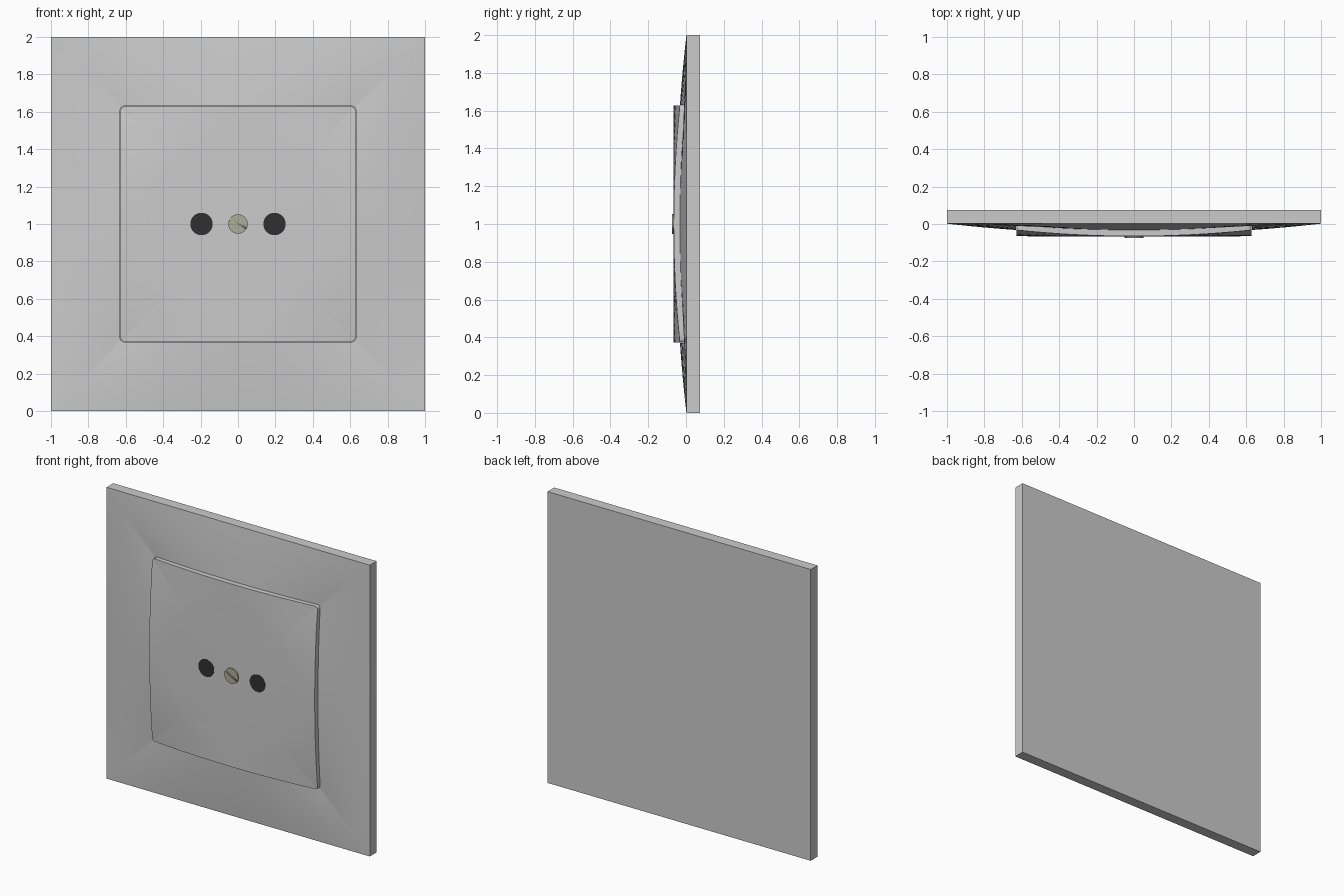
import bpy, bmesh, math
from mathutils import Matrix

if "Cube" in bpy.data.objects:
    bpy.data.objects.remove(bpy.data.objects["Cube"])

CZ = 1.0  # height of the plate centre


def rounded_square(h, r, side=16, corner=6):
    """Outline points (x, z) around the plate centre."""
    pts = []
    for q in range(4):
        c, s = round(math.cos(q * math.pi / 2)), round(math.sin(q * math.pi / 2))
        local = [(h, -h + r + 2 * (h - r) * i / side) for i in range(side)]
        local += [(h - r + r * math.cos(a), h - r + r * math.sin(a))
                  for a in (math.pi / 2 * i / corner for i in range(corner))]
        pts += [(c * x - s * z, s * x + c * z) for x, z in local]
    return pts


def skin(name, loops, color=None):
    """Bridge equal-length loops into a closed solid."""
    bm = bmesh.new()
    rings = [[bm.verts.new((x, y, z + CZ)) for x, y, z in lp] for lp in loops]
    for a, b in zip(rings, rings[1:]):
        for i in range(len(a)):
            j = (i + 1) % len(a)
            bm.faces.new((a[i], a[j], b[j], b[i]))
    bm.faces.new(rings[0])
    bm.faces.new(rings[-1])
    bmesh.ops.recalc_face_normals(bm, faces=bm.faces)
    return finish(name, bm, color)


def finish(name, bm, color=None):
    me = bpy.data.meshes.new(name)
    bm.to_mesh(me)
    bm.free()
    ob = bpy.data.objects.new(name, me)
    bpy.context.collection.objects.link(ob)
    if color:
        mat = bpy.data.materials.new(name + "_colour")
        mat.diffuse_color = color
        mat.use_nodes = True
        mat.node_tree.nodes["Principled BSDF"].inputs["Base Color"].default_value = mat.diffuse_color
        me.materials.append(mat)
    bpy.ops.object.select_all(action='DESELECT')
    ob.select_set(True)
    bpy.context.view_layer.objects.active = ob
    bpy.ops.object.shade_smooth_by_angle(angle=math.radians(30))
    return ob


def cylinder(name, x, r, y0, y1, color, segs=32):
    ring = [(x + r * math.cos(2 * math.pi * i / segs), r * math.sin(2 * math.pi * i / segs))
            for i in range(segs)]
    return skin(name, [[(a, y, b) for a, b in ring] for y in (y0, y1)], color)


def bow(x, z, mid, drop):
    """Edge bows forward in the middle of each side, back at the corners."""
    return mid + drop * (min(abs(x), abs(z)) / 0.63) ** 2


# outer frame: flat back, straight outer edge, swelling toward the insert
inner = rounded_square(0.63, 0.022)
outer = [(x / max(abs(x), abs(z)), z / max(abs(x), abs(z))) for x, z in inner]
EDGE = 0.002
loops = [[(x, 0.075, z) for x, z in outer]]
for k in range(7):
    t = k / 6
    loops.append([(ox + (ix - ox) * t,
                   EDGE + (bow(ix, iz, -0.032, 0.025) - EDGE) * (1.25 * t - 0.25 * t * t),
                   oz + (iz - oz) * t)
                  for (ox, oz), (ix, iz) in zip(outer, inner)])
loops.append([(x, 0.02, z) for x, z in inner])
skin("outer_frame", loops)

# socket insert: bowed square blending into a flat round centre
FLAT = -0.066
rim = rounded_square(0.628, 0.022)
loops = [[(x, 0.01, z) for x, z in rim]]
for k in range(7):
    t = 1 - k / 6
    ring = []
    for x, z in rim:
        d = math.hypot(x, z)
        cx, cz = 0.48 * x / d, 0.48 * z / d
        y = FLAT + (bow(x, z, -0.065, 0.033) - FLAT) * t ** 1.4
        ring.append((cx + (x - cx) * t, y, cz + (z - cz) * t))
    loops.append(ring)
skin("socket_insert", loops)

# dark pin holes
for side, label in ((-1, "left"), (1, "right")):
    cylinder("pin_hole_" + label, side * 0.195, 0.06, -0.05, FLAT - 0.0006, (0.03, 0.03, 0.03, 1))

# centre screw with a slanted slot
screw = cylinder("centre_screw", 0, 0.052, -0.05, -0.075, (0.42, 0.42, 0.33, 1))
bm = bmesh.new()
bmesh.ops.create_cube(bm, size=1, matrix=Matrix.Translation((0, -0.075, CZ))
                      @ Matrix.Rotation(math.radians(30), 4, 'Y')
                      @ Matrix.Diagonal((0.2, 0.014, 0.012, 1)))
cutter = finish("slot_cutter", bm)
cutter.hide_render = True
cutter.hide_set(True)
mod = screw.modifiers.new("slot", 'BOOLEAN')
mod.object = cutter
mod.operation = 'DIFFERENCE'
mod.solver = 'EXACT'
